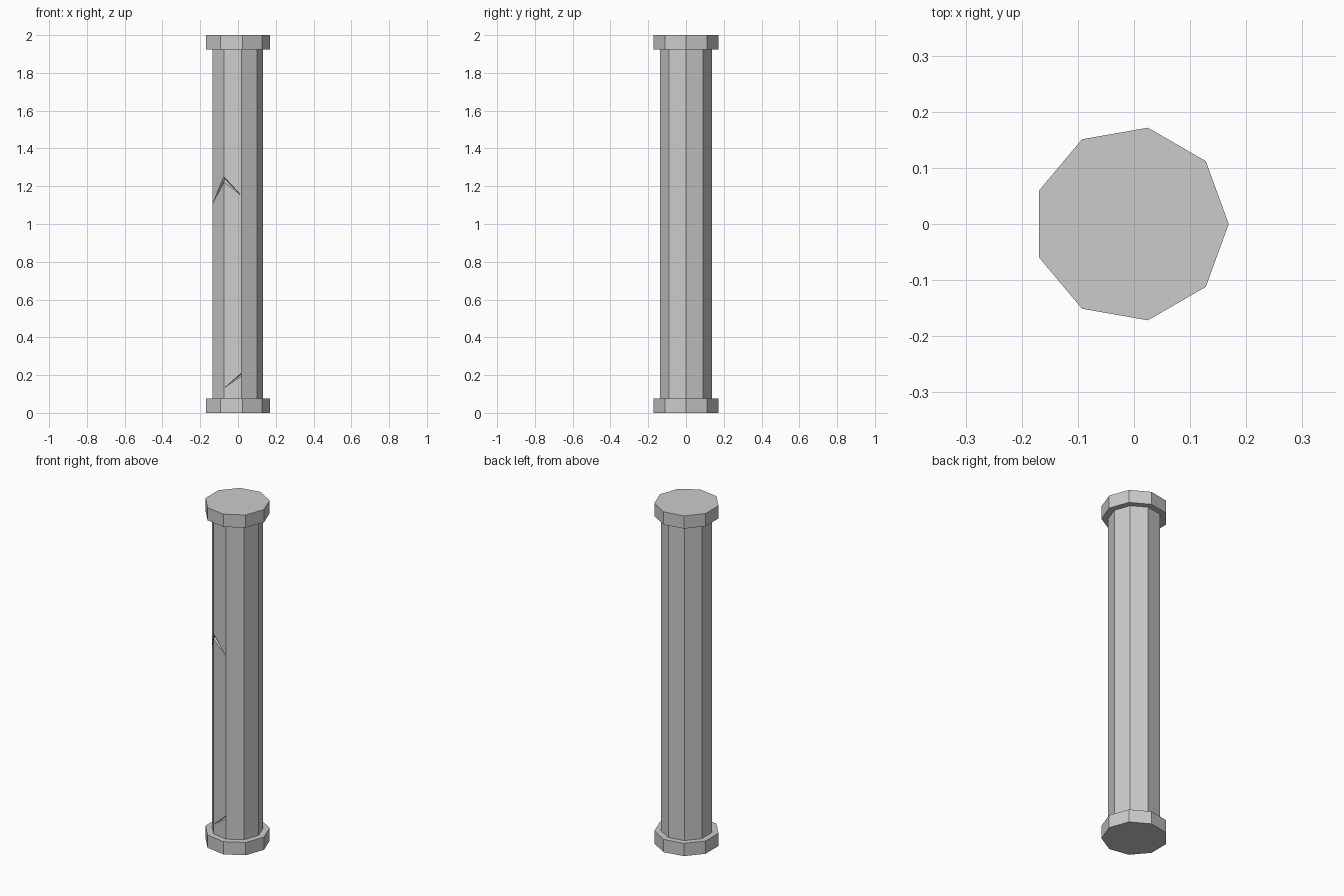
import bpy, bmesh, math

if "Cube" in bpy.data.objects:
    bpy.data.objects.remove(bpy.data.objects["Cube"])

SIDES = 9
CX = -0.0055          # nonagon centre that centres the bounds on x = 0
CAP_R, SHAFT_R, CAP_H, TOP = 0.1743, 0.139, 0.075, 2.0


def point(k, z, r):
    a = 2 * math.pi * k / SIDES
    return (CX + r * math.cos(a), r * math.sin(a), z)


def finish(name, bm):
    bmesh.ops.remove_doubles(bm, verts=bm.verts, dist=1e-5)
    bmesh.ops.recalc_face_normals(bm, faces=bm.faces)
    me = bpy.data.meshes.new(name)
    bm.to_mesh(me)
    bm.free()
    ob = bpy.data.objects.new(name, me)
    bpy.context.collection.objects.link(ob)
    return ob


def slab(name, z0, z1):
    bm = bmesh.new()
    base = bm.faces.new([bm.verts.new(point(k, z0, CAP_R)) for k in range(SIDES)])
    ext = bmesh.ops.extrude_face_region(bm, geom=[base], use_keep_orig=True)
    for v in ext["geom"]:
        if isinstance(v, bmesh.types.BMVert):
            v.co.z = z1
    finish(name, bm)


# Base and capital slabs
slab("column_base", 0, CAP_H)
slab("column_capital", TOP - CAP_H, TOP)

# Shaft: plain sides, with wedge cracks cut across two front sides.
# Cracks per side, bottom to top: (left low, left high, right low, right high)
cracks = {
    5: [(1.104, 1.104, 1.222, 1.252)],
    6: [(0.13, 0.13, 0.195, 0.212), (1.222, 1.252, 1.15, 1.15)],
}
DEPTH = 0.015
bm = bmesh.new()


def face(*pts):
    bm.faces.new([bm.verts.new(p) for p in pts])


def groove(k, z0, z1):
    """Outer low, inner and outer high points of a crack on one edge."""
    inner = SHAFT_R - (DEPTH if z1 > z0 else 0)
    return [point(k, z0, SHAFT_R), point(k, (z0 + z1) / 2, inner), point(k, z1, SHAFT_R)]


for k in range(SIDES):
    left = right = CAP_H
    for l0, l1, r0, r1 in cracks.get(k, []):
        face(point(k, left, SHAFT_R), point(k + 1, right, SHAFT_R),
             point(k + 1, r0, SHAFT_R), point(k, l0, SHAFT_R))
        # sloping crack floor and ceiling, tapering to a point at one end
        L, R = groove(k, l0, l1), groove(k + 1, r0, r1)
        if l0 == l1:
            face(L[0], R[0], R[1])
            face(L[0], R[1], R[2])
        else:
            face(L[0], R[0], L[1])
            face(L[1], R[0], L[2])
        left, right = l1, r1
    end = TOP - CAP_H
    face(point(k, left, SHAFT_R), point(k + 1, right, SHAFT_R),
         point(k + 1, end, SHAFT_R), point(k, end, SHAFT_R))
finish("column_shaft", bm)
